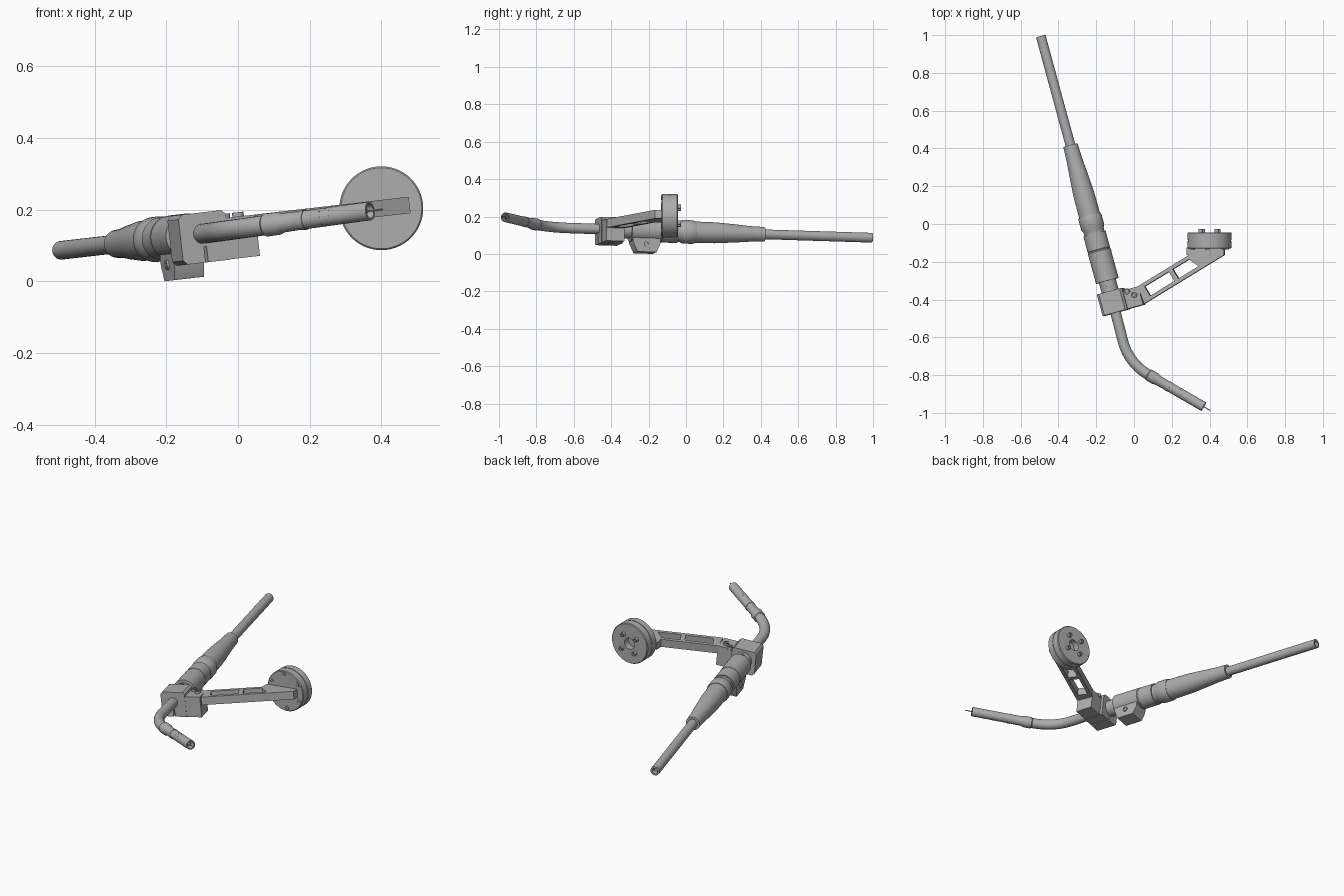
import bpy, math
from mathutils import Matrix, Vector

if "Cube" in bpy.data.objects:
    bpy.data.objects.remove(bpy.data.objects["Cube"])

grey = bpy.data.materials.new("metal_grey")
grey.diffuse_color = (0.42, 0.42, 0.42, 1)
grey.use_nodes = True
grey.node_tree.nodes["Principled BSDF"].inputs["Base Color"].default_value = grey.diffuse_color

# Whole assembly is rolled about the flange centre
ROLL = math.radians(6.6)
BASE = Matrix.Translation((0.4, 0, 0.204)) @ Matrix.Rotation(-ROLL, 4, 'Y')


def loc(x, y, z=0.0):
    """Position on the rolled plane from plan coordinates."""
    return Vector(((x - 0.4) / math.cos(ROLL), y, z))


def frame(origin, d):
    """X sideways, Y up, Z along d."""
    d = Vector(d).normalized()
    up = Vector((0, 0, 1))
    e = up.cross(d).normalized()
    m = Matrix((e, d.cross(e), d)).transposed().to_4x4()
    return Matrix.Translation(origin) @ m


def add(name, verts, faces, m, angle=30):
    me = bpy.data.meshes.new(name)
    me.from_pydata(verts, [], faces)
    me.transform(BASE @ m)
    me.materials.append(grey)
    ob = bpy.data.objects.new(name, me)
    bpy.context.collection.objects.link(ob)
    bpy.ops.object.select_all(action='DESELECT')
    ob.select_set(True)
    bpy.context.view_layer.objects.active = ob
    bpy.ops.object.shade_smooth_by_angle(angle=math.radians(angle))
    return ob


def lathe(name, m, prof, n=40):
    """Revolve (distance, radius) points about frame Z."""
    verts, faces = [], []
    for s, r in prof:
        for i in range(n):
            a = 2 * math.pi * i / n
            verts.append((r * math.cos(a), r * math.sin(a), s))
    for k in range(len(prof) - 1):
        for i in range(n):
            j = (i + 1) % n
            faces.append((k*n + i, k*n + j, k*n + n + j, k*n + n + i))
    faces.append(tuple(reversed(range(n))))
    faces.append(tuple((len(prof) - 1) * n + i for i in range(n)))
    return add(name, verts, faces, m)


def from_curve(name, cu, m):
    tmp = bpy.data.objects.new(name + "_path", cu)
    bpy.context.collection.objects.link(tmp)
    me = tmp.to_mesh()
    verts = [v.co.copy() for v in me.vertices]
    faces = [tuple(p.vertices) for p in me.polygons]
    tmp.to_mesh_clear()
    bpy.data.objects.remove(tmp)
    return add(name, verts, faces, m)


def spline(cu, pts, cyclic):
    sp = cu.splines.new('POLY')
    sp.points.add(len(pts) - 1)
    for p, c in zip(sp.points, pts):
        p.co = (c[0], c[1], c[2] if len(c) > 2 else 0, 1)
    sp.use_cyclic_u = cyclic


def prism(name, m, loops, z0, z1):
    """Extrude an outline with optional holes between z0 and z1."""
    cu = bpy.data.curves.new(name, 'CURVE')
    cu.dimensions, cu.fill_mode = '2D', 'BOTH'
    cu.extrude = (z1 - z0) / 2
    for pts in loops:
        spline(cu, pts, True)
    return from_curve(name, cu, m @ Matrix.Translation((0, 0, (z0 + z1) / 2)))


def screw(name, m, r, h):
    """Socket head screw with a hexagonal-size recess."""
    lathe(name, m, [(-0.01, r), (h, r), (h, r * 0.55), (h * 0.3, r * 0.55)], 16)


# ---- Torch body along one straight axis
AX = Vector((0.264, -0.9645, 0))
SIDE = Vector((0.9645, 0.264, 0))
T = frame(loc(-0.495, 0.994, -0.014), AX)

lathe("cable", T, [(0.03, 0.016), (0, 0.016), (0, 0.026), (0.62, 0.026)])
lathe("cable_boot", T, [(0.598, 0.026), (0.598, 0.039), (0.68, 0.042), (0.75, 0.048),
                        (0.87, 0.056), (0.985, 0.057), (0.985, 0.06), (0.995, 0.063),
                        (1.05, 0.063), (1.065, 0.055), (1.09, 0.055)])
lathe("handle", T, [(1.083, 0.05), (1.083, 0.061), (1.17, 0.061), (1.172, 0.0595),
                    (1.178, 0.0595), (1.18, 0.062), (1.343, 0.062), (1.343, 0.046), (1.41, 0.046)])
screw("handle_screw", Matrix.Translation(T @ Vector((0, 0.044, 1.368))), 0.011, 0.006)

# ---- Trigger housing below the handle
S = frame(T.translation, SIDE)
prism("trigger_housing", S, [[(-1.185, -0.03), (-1.335, -0.03), (-1.335, -0.065),
                              (-1.31, -0.119), (-1.205, -0.119), (-1.185, -0.075)]], -0.043, 0.043)
for sgn in (-1, 1):
    p = T @ Vector((sgn * 0.043, -0.075, 1.26))
    screw("trigger_screw", frame(p, SIDE * sgn), 0.014, 0.006)

# ---- Clamp with a slit below the tube, and its side block
c = 0.012
prism("clamp", T, [[(-0.068, -0.08 + c), (-0.068 + c, -0.08), (-0.004, -0.08), (-0.004, -0.035),
                    (0.004, -0.035), (0.004, -0.08), (0.07, -0.08), (0.07, 0.06 - c),
                    (0.07 - c, 0.06), (-0.068 + c, 0.06), (-0.068, 0.06 - c)]], 1.40, 1.517)
prism("side_block", T, [[(0.06, -0.079), (0.155, -0.079), (0.155, 0.037), (0.06, 0.037)]],
      1.415, 1.515)
for x, y in ((-0.035, -0.357), (0.003, -0.375)):
    screw("clamp_screw", Matrix.Translation(loc(x, y, 0.023)), 0.016, 0.012)

# ---- Arm: open frame with two windows and a foot at the flange
U = Vector((0.853, 0.522))
V = Vector((-0.522, 0.853))


def arm(u, v):
    p = Vector((0.056, -0.423)) + U * u + V * v
    return loc(p.x, p.y)[:2]


prism("arm", Matrix.Identity(4), [
    [arm(0.0, 0.0), arm(0.496, 0), arm(0.338, 0.097), arm(0.02, 0.097)],
    [arm(0.05, 0.02), arm(0.20, 0.02), arm(0.20, 0.077), arm(0.05, 0.077)],
    [arm(0.225, 0.02), arm(0.35, 0.02), arm(0.325, 0.077), arm(0.225, 0.077)]], -0.023, 0.023)
prism("arm_foot", Matrix.Identity(4), [[loc(0.28, -0.165)[:2], loc(0.479, -0.165)[:2],
                                        loc(0.479, -0.125)[:2], loc(0.28, -0.125)[:2]]],
      -0.023, 0.023)

# ---- Flange: two stacked discs with a bore on the back
D = frame(Vector((0, -0.13, 0)), (0, 1, 0))
lathe("flange", D, [(0, 0.113), (0.004, 0.117), (0.041, 0.117), (0.041, 0.114), (0.045, 0.114),
                    (0.045, 0.117), (0.082, 0.117), (0.086, 0.113), (0.086, 0.033),
                    (0.05, 0.033)], 56)
for i in range(6):
    a = math.radians(90 + 60 * i)
    screw("flange_front_screw",
          frame(Vector((0.098 * math.cos(a), -0.13, 0.098 * math.sin(a))), (0, -1, 0)), 0.012, 0.004)
for i in range(4):
    a = math.radians(45 + 90 * i)
    screw("flange_back_screw",
          frame(Vector((0.06 * math.cos(a), -0.044, 0.06 * math.sin(a))), (0, 1, 0)), 0.012, 0.018)

# ---- Swan neck: straight, 45 degree bend, straight
start = T @ Vector((0, 0, 1.38))
tip = loc(0.368, -0.967, -0.004)
corner = loc(-0.030, -0.737, -0.012)
d1, d2 = (corner - start).normalized(), (tip - corner).normalized()
a0, a1 = corner - d1 * 0.12, corner + d2 * 0.12
bend = d1.angle(d2)
R = 0.12 / math.tan(bend / 2)
n1 = (d2 - d1 * d1.dot(d2)).normalized()
pts = [start]
for i in range(13):
    t = bend * i / 12
    pts.append(a0 + d1 * (R * math.sin(t)) + n1 * (R * (1 - math.cos(t))))
pts.append(a1 + d2 * 0.05)
R_IN = 1 / math.cos(bend / 24)
neck = bpy.data.curves.new("neck", 'CURVE')
neck.dimensions = '3D'
neck.bevel_depth, neck.bevel_resolution, neck.use_fill_caps = 0.028 * R_IN, 8, True
spline(neck, pts, False)
from_curve("neck", neck, Matrix.Identity(4))

# ---- Nozzle: sleeve, taper, gas ring and hollow mouth
L = (tip - a1).length
N = frame(a1, d2)
lathe("nozzle", N, [(0.0, 0.028), (0.005, 0.032), (0.045, 0.032), (0.06, 0.027), (0.12, 0.026),
                    (0.12, 0.028), (0.135, 0.028), (0.135, 0.026), (L, 0.026), (L, 0.02),
                    (L - 0.05, 0.02)])
lathe("contact_tip", N, [(L - 0.06, 0.009), (L - 0.015, 0.009), (L - 0.01, 0.006)], 16)
lathe("wire", N, [(L - 0.03, 0.0025), (L + 0.04, 0.0025)], 10)

# Rows of gas holes around the nozzle, as small raised studs
for k in range(3):
    for i in range(8):
        a = 2 * math.pi * (i + 0.5 * (k % 2)) / 8
        p = N @ Vector((0.0255 * math.cos(a), 0.0255 * math.sin(a), 0.19 + 0.015 * k))
        out = N.to_3x3() @ Vector((math.cos(a), math.sin(a), 0.001))
        lathe("gas_port", frame(p, out), [(0, 0.003), (0.001, 0.003)], 8)
